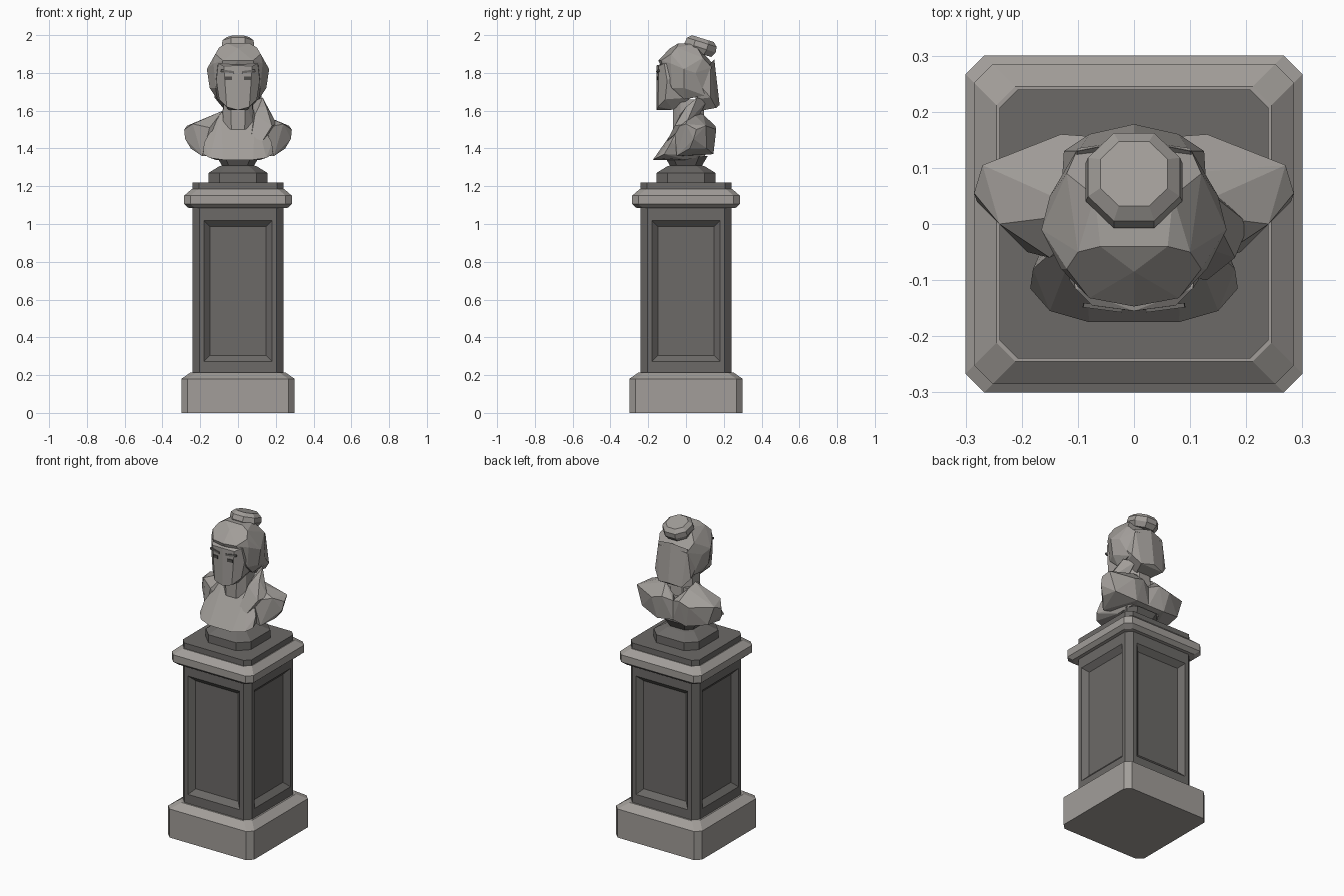
import bpy, bmesh
from mathutils import Matrix

cube = bpy.data.objects.get("Cube")
if cube:
    bpy.data.objects.remove(cube, do_unlink=True)


def material(name, color):
    mat = bpy.data.materials.new(name)
    mat.use_nodes = True
    mat.diffuse_color = (*color, 1)
    mat.node_tree.nodes["Principled BSDF"].inputs["Base Color"].default_value = (*color, 1)
    return mat


light = material("light stone", (0.36, 0.34, 0.32))
dark = material("dark stone", (0.15, 0.143, 0.136))
shadow = material("eye stone", (0.08, 0.076, 0.072))


def finish(name, bm, mat):
    bmesh.ops.recalc_face_normals(bm, faces=bm.faces)
    mesh = bpy.data.meshes.new(name)
    bm.to_mesh(mesh)
    bm.free()
    mesh.materials.append(mat)
    obj = bpy.data.objects.new(name, mesh)
    bpy.context.collection.objects.link(obj)
    return obj


def loft(bm, rings):
    """Stack of chamfered squares: (height, half width, corner chamfer)."""
    loops = []
    for z, h, c in rings:
        k = h - c
        outline = [(k, -h), (h, -k), (h, k), (k, h), (-k, h), (-h, k), (-h, -k), (-k, -h)]
        loops.append([bm.verts.new((x, y, z)) for x, y in outline])
    for a, b in zip(loops, loops[1:]):
        for i in range(8):
            j = (i + 1) % 8
            bm.faces.new((a[i], a[j], b[j], b[i]))
    bm.faces.new(loops[0][::-1])
    bm.faces.new(loops[-1])
    bmesh.ops.recalc_face_normals(bm, faces=bm.faces)


def block(name, mat, rings):
    bm = bmesh.new()
    loft(bm, rings)
    return finish(name, bm, mat)


def hull(name, points, sides=(1,)):
    """Faceted stone chunk wrapped around points, optionally on both sides."""
    bm = bmesh.new()
    for s in sides:
        for x, y, z in points:
            bm.verts.new((x * s, y, z))
    bmesh.ops.remove_doubles(bm, verts=bm.verts, dist=0.0005)
    res = bmesh.ops.convex_hull(bm, input=bm.verts)
    junk = [g for g in res["geom_interior"] if isinstance(g, bmesh.types.BMVert)]
    bmesh.ops.delete(bm, geom=junk, context='VERTS')
    bmesh.ops.dissolve_limit(bm, angle_limit=0.06, verts=bm.verts, edges=bm.edges)
    return finish(name, bm, light)


BOTH = (1, -1)

# Pedestal
block("plinth", light, [(0, .3, .033), (.18, .3, .033), (.215, .25, .033)])
block("cornice", light, [(1.085, .262, .033), (1.105, .285, .033),
                         (1.15, .285, .033), (1.185, .245, .033)])
block("top_slab", dark, [(1.18, .24, .033), (1.22, .24, .033)])
block("socle", dark, [(1.22, .157, .06), (1.27, .157, .06), (1.305, .1, .04),
                      (1.31, .085, .035), (1.36, .115, .045)])

# Shaft with a sunken panel on each side
bm = bmesh.new()
loft(bm, [(.2, .24, .035), (.27, .24, .035), (1.02, .24, .035), (1.1, .24, .035)])
panels = [f for f in bm.faces if f.calc_area() > .2 and abs(f.normal.z) < .1]
bmesh.ops.inset_region(bm, faces=[], thickness=0)
for f in panels:
    bmesh.ops.inset_individual(bm, faces=[f], thickness=.035)
    # Restore the full panel height so only the side stiles are narrowed
    for v in f.verts:
        v.co.z = .272 if v.co.z < .6 else 1.018
    bmesh.ops.inset_individual(bm, faces=[f], thickness=.046, depth=-.03)
finish("shaft", bm, dark)

# Bust
hull("chest", [(0, -.15, 1.345), (.08, -.175, 1.34), (.15, -.155, 1.35), (.185, -.115, 1.37),
               (.18, -.08, 1.43), (.12, 0, 1.34), (.1, .1, 1.36), (.06, -.045, 1.53),
               (.09, 0, 1.59), (.07, .09, 1.58), (0, -.06, 1.5)], BOTH)
for side, label in ((1, "left"), (-1, "right")):
    hull(label + "_shoulder",
         [(.285, .055, 1.5), (.27, .105, 1.52), (.24, 0, 1.53), (.28, .04, 1.45),
          (.25, .02, 1.4), (.23, .11, 1.4), (.19, -.05, 1.36), (.13, .16, 1.5),
          (.06, .155, 1.52), (.1, .145, 1.37), (.08, .02, 1.6), (.08, .09, 1.58),
          (0, .13, 1.5), (.15, -.06, 1.51), (0, .13, 1.38), (0, .02, 1.36)], (side,))
hull("neck", [(.04, -.07, 1.66), (.075, -.03, 1.66), (.075, .05, 1.66), (.04, .09, 1.66),
              (.035, -.07, 1.5), (.08, -.03, 1.52), (.09, .05, 1.52), (.04, .1, 1.52)], BOTH)

# Head and hair
hull("face", [(0, -.155, 1.603), (.06, -.148, 1.62), (.1, -.11, 1.66), (.115, -.1, 1.76),
              (.105, -.115, 1.85), (.075, -.145, 1.835), (0, -.155, 1.84), (.05, -.07, 1.605),
              (.09, .03, 1.67), (.12, .03, 1.84)], BOTH)
hull("hair_cap", [(0, -.147, 1.865), (.08, -.132, 1.865), (.13, -.08, 1.85), (.165, -.01, 1.82),
                  (.15, .05, 1.8), (.12, -.08, 1.9), (.1, -.05, 1.935), (0, -.085, 1.93),
                  (.06, -.04, 1.957), (.07, .05, 1.95), (.12, .09, 1.88), (.1, .135, 1.83),
                  (0, .15, 1.84), (.118, -.075, 1.72), (.15, -.01, 1.72),
                  (.11, -.01, 1.66), (.12, .1, 1.68)], BOTH)
hull("back_hair", [(.1, .13, 1.85), (.13, .05, 1.76), (.125, .13, 1.67), (.08, .16, 1.615),
                   (0, .178, 1.63), (0, .15, 1.87), (.05, .08, 1.6), (.1, .05, 1.66)], BOTH)
hull("hair_strand", [(.08, .11, 1.65), (.13, .06, 1.67), (.11, 0, 1.62), (.15, 0, 1.62),
                     (.205, 0, 1.53), (.18, -.06, 1.52), (.13, -.1, 1.44), (.07, -.09, 1.46),
                     (.09, -.03, 1.58), (.12, .02, 1.48)])
bun = block("hair_bun", light, [(0, .07, .04), (.03, .086, .05), (.06, .082, .046), (.08, .06, .033)])
bun.matrix_world = Matrix.Translation((0, .066, 1.905)) @ Matrix.Rotation(-.3, 4, 'X')


# Eyes and brows as thin plates on the face
def plate(name, side, x, y, z, width, height, slope, mat):
    bm = bmesh.new()
    place = Matrix.Translation((side * x, y, z)) @ Matrix.Rotation(side * .13, 4, 'Z')
    tilt = Matrix.Rotation(-side * slope, 4, 'Y')
    bmesh.ops.create_cube(bm, size=1, matrix=place @ tilt @ Matrix.Diagonal((width, .008, height, 1)))
    finish(name, bm, mat)


for side, label in ((1, "left"), (-1, "right")):
    plate(label + "_eye", side, .05, -.149, 1.772, .036, .018, 0, shadow)
    plate(label + "_brow", side, .056, -.149, 1.808, .07, .012, .12, dark)
